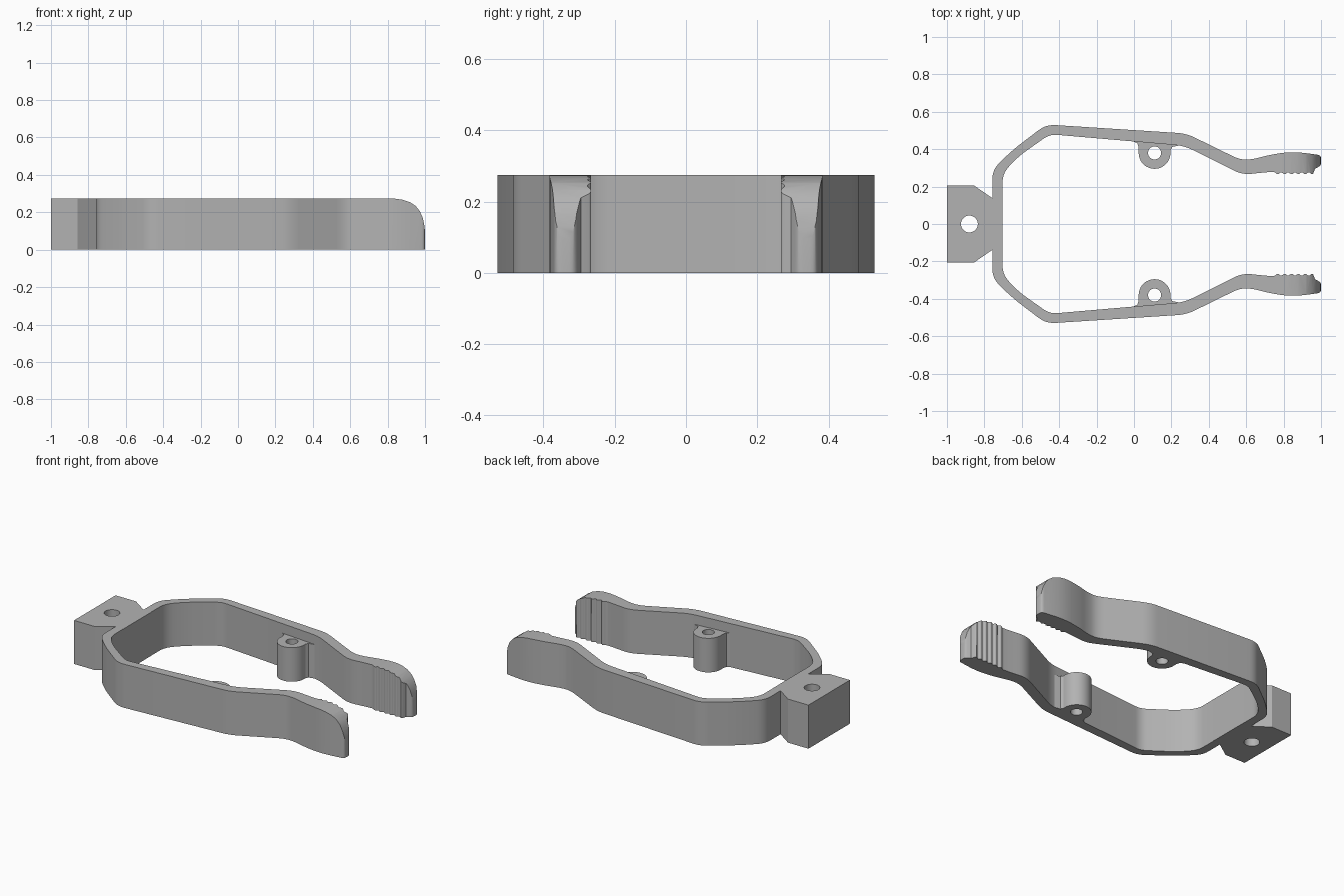
import bpy, bmesh, math
from mathutils import Vector

HEIGHT = 0.275

cube = bpy.data.objects.get("Cube")
if cube:
    bpy.data.objects.remove(cube)

grey = bpy.data.materials.new("matte grey")
grey.use_nodes = True
COLOUR = (0.45, 0.45, 0.45, 1)
grey.diffuse_color = COLOUR
grey.node_tree.nodes["Principled BSDF"].inputs["Base Color"].default_value = COLOUR


def soften(corners, steps=5):
    """Round each (x, y, reach) corner with a short quadratic curve."""
    out = []
    for i, (x, y, reach) in enumerate(corners):
        p = Vector((x, y))
        if reach == 0:
            out.append(p)
            continue
        ends = [Vector(corners[j % len(corners)][:2]) for j in (i - 1, i + 1)]
        a, b = [p + (e - p).normalized() * min(reach, (e - p).length * 0.49) for e in ends]
        for s in range(steps + 1):
            t = s / steps
            out.append(a * (1 - t) ** 2 + p * 2 * t * (1 - t) + b * t * t)
    return out


def circle(cx, cy, r, start=0, end=360, steps=32):
    angles = [math.radians(start + (end - start) * i / steps) for i in range(steps + 1)]
    pts = [(cx + r * math.cos(a), cy + r * math.sin(a)) for a in angles]
    return pts[:-1] if end - start == 360 else pts


def extrude(name, outline, low, high, plane="XY"):
    """Extrude a closed outline along z, or along y for plane XZ."""
    place = (lambda u, v, w: (u, v, w)) if plane == "XY" else (lambda u, v, w: (u, w, v))
    bm = bmesh.new()
    face = bm.faces.new([bm.verts.new(place(u, v, low)) for u, v in outline])
    moved = bmesh.ops.extrude_face_region(bm, geom=[face])["geom"]
    verts = [g for g in moved if isinstance(g, bmesh.types.BMVert)]
    bmesh.ops.translate(bm, verts=verts, vec=place(0, 0, high - low))
    bmesh.ops.recalc_face_normals(bm, faces=bm.faces)
    mesh = bpy.data.meshes.new(name)
    bm.to_mesh(mesh)
    bm.free()
    mesh.materials.append(grey)
    obj = bpy.data.objects.new(name, mesh)
    bpy.context.collection.objects.link(obj)
    return obj


def cut(obj, cutter):
    mod = obj.modifiers.new("cut", "BOOLEAN")
    mod.operation = "DIFFERENCE"
    mod.solver = "EXACT"
    mod.object = cutter
    bpy.context.view_layer.objects.active = obj
    bpy.ops.object.modifier_apply(modifier=mod.name)
    bpy.data.objects.remove(cutter)


def smooth(obj):
    bpy.ops.object.select_all(action="DESELECT")
    obj.select_set(True)
    bpy.context.view_layer.objects.active = obj
    bpy.ops.object.shade_smooth_by_angle(angle=math.radians(25))


# Spring frame: outer edge from the base to the tip, gripping teeth, inner edge back
outer = [(-0.757, 0.29, 0.05), (-0.65, 0.395, 0.06), (-0.47, 0.532, 0.05),
         (0.28, 0.484, 0.05), (0.57, 0.342, 0.05), (0.64, 0.347, 0.03),
         (0.73, 0.371, 0.06), (0.85, 0.388, 0.08), (1.0, 0.368, 0.02)]
tip = [(1.0, 0.313, 0.015), (0.968, 0.295, 0)]
teeth = []
for i in range(6):
    x = 0.955 - i * 0.037
    teeth += [(x, 0.262, 0.012), (x - 0.022, 0.28, 0.01)]
inner = [(0.68, 0.274, 0.03), (0.58, 0.263, 0.05), (0.27, 0.418, 0.05),
         (-0.45, 0.48, 0.04), (-0.62, 0.36, 0.06), (-0.703, 0.27, 0.05)]
half_outer = outer + tip + teeth + inner
mirrored = [(x, -y, r) for x, y, r in reversed(half_outer)]
frame = extrude("spring_frame", soften(half_outer + mirrored), 0, HEIGHT)

# Rounded upper corner of both jaw tips
curve = [(0.79, 0.275), (0.84, 0.273), (0.88, 0.267), (0.92, 0.254), (0.95, 0.234),
         (0.972, 0.206), (0.988, 0.17), (0.996, 0.13), (1.002, 0.08)]
cut(frame, extrude("tip_cutter", curve + [(1.1, 0.08), (1.1, 0.35), (0.79, 0.35)],
                   -0.6, 0.6, "XZ"))
smooth(frame)

# Mounting block with chamfered shoulders and a through hole
side = [(-1, 0.207), (-0.857, 0.207), (-0.757, 0.138), (-0.702, 0.138)]
block = extrude("mounting_block", side + [(x, -y) for x, y in reversed(side)], 0, HEIGHT)
cut(block, extrude("block_bore", circle(-0.88, 0, 0.045), -0.1, 0.5))
smooth(block)

# Bored lugs on the inside of each arm, flaring into the wall
for name, s in (("back_lug", 1), ("front_lug", -1)):
    outline = [(0.0, 0.45), (0.0, 0.44), (0.018, 0.432), (0.025, 0.41)]
    outline += circle(0.11, 0.38, 0.085, 180, 360, 24)
    outline += [(0.195, 0.395), (0.205, 0.412), (0.24, 0.42), (0.24, 0.44)]
    lug = extrude(name, [(x, s * y) for x, y in outline], 0, 0.215)
    cut(lug, extrude("lug_bore", circle(0.11, s * 0.38, 0.035), -0.1, 0.5))
    smooth(lug)
